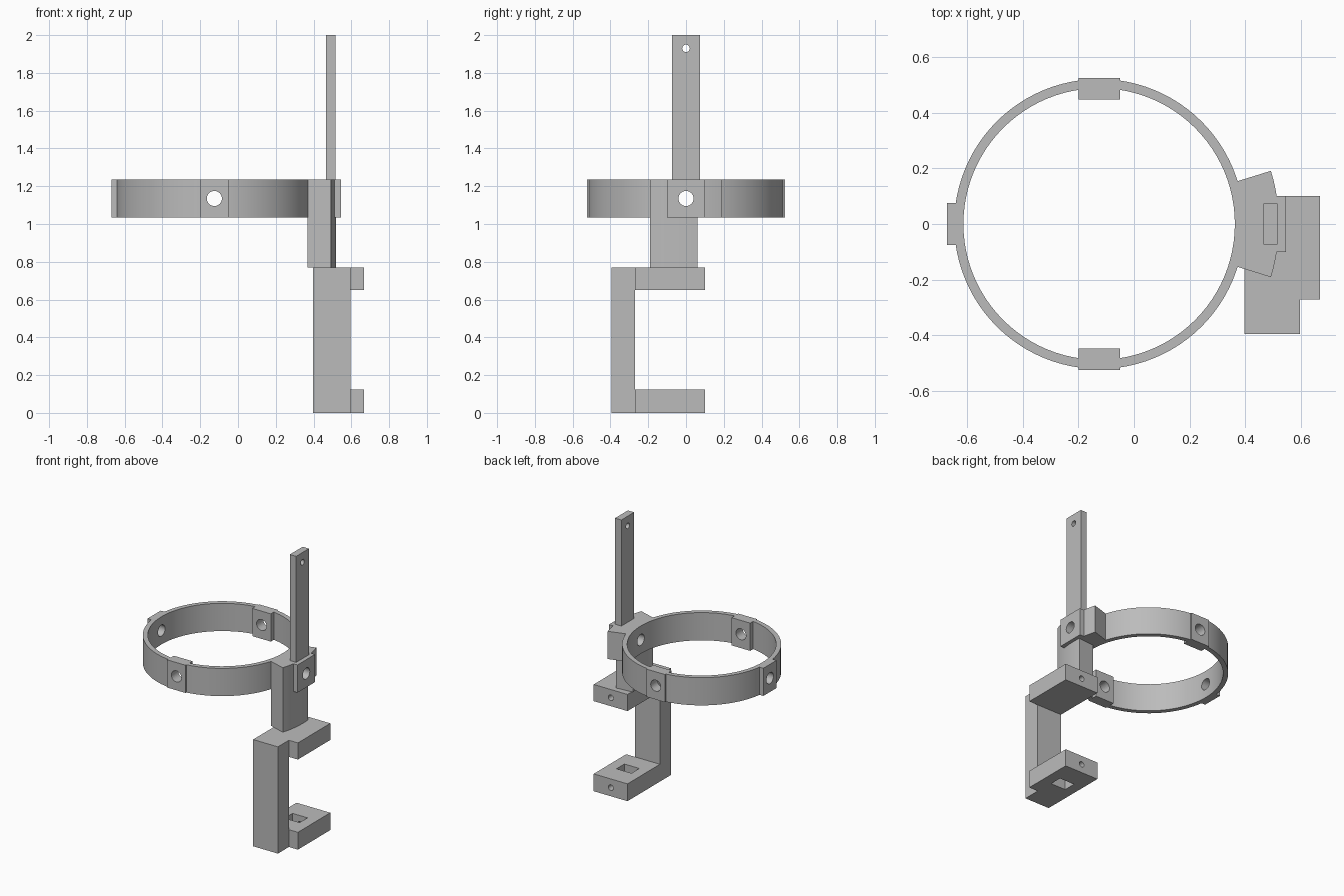
import bpy, bmesh, math

if "Cube" in bpy.data.objects:
    bpy.data.objects.remove(bpy.data.objects["Cube"], do_unlink=True)

grey = bpy.data.materials.new("plain grey")
grey.use_nodes = True
GREY = (0.5, 0.5, 0.5, 1)
grey.diffuse_color = GREY
grey.node_tree.nodes["Principled BSDF"].inputs["Base Color"].default_value = GREY

CX = -0.125                # ring centre
Z0, Z1 = 1.035, 1.235      # ring bottom and top
ZH = (Z0 + Z1) / 2         # height of the radial holes


def finish(name, bm):
    bmesh.ops.recalc_face_normals(bm, faces=bm.faces)
    mesh = bpy.data.meshes.new(name)
    bm.to_mesh(mesh)
    bm.free()
    mesh.materials.append(grey)
    ob = bpy.data.objects.new(name, mesh)
    bpy.context.collection.objects.link(ob)
    return ob


def box(name, x, y, z):
    bm = bmesh.new()
    bmesh.ops.create_cube(bm, size=1)
    for v in bm.verts:
        for i, (lo, hi) in enumerate((x, y, z)):
            v.co[i] = lo if v.co[i] < 0 else hi
    return finish(name, bm)


def arc_block(name, r_in, r_out, z0, z1, a0, a1, steps):
    """Rectangular section swept about the ring centre, in degrees."""
    bm = bmesh.new()
    full = a1 - a0 >= 360
    loops = []
    for i in range(steps if full else steps + 1):
        a = math.radians(a0 + (a1 - a0) * i / steps)
        loops.append([bm.verts.new((CX + r * math.cos(a), r * math.sin(a), z))
                      for r, z in ((r_in, z0), (r_out, z0), (r_out, z1), (r_in, z1))])
    pairs = list(zip(loops, loops[1:] + loops[:1])) if full else list(zip(loops, loops[1:]))
    for p, q in pairs:
        for k in range(4):
            n = (k + 1) % 4
            bm.faces.new((p[k], p[n], q[n], q[k]))
    if not full:
        bm.faces.new(loops[0])
        bm.faces.new(loops[-1])
    return finish(name, bm)


def drill(name, radius, centre, length, axis):
    bpy.ops.mesh.primitive_cylinder_add(
        vertices=32, radius=radius, depth=length, location=centre,
        rotation=(0, math.pi / 2, 0) if axis == "x" else (math.pi / 2, 0, 0))
    ob = bpy.context.object
    ob.name = name
    ob.hide_render = True
    return ob


def cut(ob, *cutters):
    bpy.context.view_layer.objects.active = ob
    for c in cutters:
        mod = ob.modifiers.new("cut", "BOOLEAN")
        mod.operation = "DIFFERENCE"
        mod.solver = "EXACT"
        mod.object = c
        bpy.ops.object.modifier_apply(modifier=mod.name)


# Cutters
hole_x = drill("hole_cutter_x", 0.04, (0, 0, ZH), 3, "x")
hole_y = drill("hole_cutter_y", 0.04, (CX, 0, ZH), 3, "y")
rod_hole = drill("rod_hole_cutter", 0.02, (0.49, 0, 1.93), 0.4, "x")
low_screw = drill("lower_screw_cutter", 0.02, (0.53, 0.05, 0.0625), 0.25, "y")
top_screw = drill("upper_screw_cutter", 0.02, (0.53, 0.05, 0.71), 0.25, "y")
slot = box("slot_cutter", (0.47, 0.59), (-0.14, -0.05), (-0.1, 0.3))
slot.hide_render = True
cutters = [hole_x, hole_y, rod_hole, low_screw, top_screw, slot]

# Ring and its pads
ring = arc_block("ring", 0.487, 0.52, Z0, Z1, 0, 360, 96)
cut(ring, hole_x, hole_y)
for name, side in (("front_pad", -1), ("back_pad", 1)):
    pad = box(name, (CX - 0.074, CX + 0.074), sorted((side * 0.447, side * 0.524)), (Z0, Z1))
    cut(pad, hole_y)
side_pad = box("side_pad", (-0.67, -0.63), (-0.075, 0.075), (Z0, Z1))
cut(side_pad, hole_x)

# Curved mounting block, its lower neck and outer pad
mount = arc_block("mount_block", 0.517, 0.645, Z0, Z1, -17.2, 17.2, 12)
neck = arc_block("mount_neck", 0.517, 0.645, 0.77, Z0, -17.2, 5.4, 8)
mount_pad = box("mount_pad", (0.48, 0.545), (-0.1, 0.1), (Z0, Z1))
for ob in (mount, mount_pad):
    cut(ob, hole_x)

# Upright rod
rod = box("upright_rod", (0.465, 0.515), (-0.073, 0.073), (1.2, 2.0))
cut(rod, rod_hole)

# C-shaped clamp
box("clamp_post", (0.397, 0.595), (-0.395, -0.27), (0, 0.77))
lower = box("clamp_lower_arm", (0.397, 0.667), (-0.27, 0.1), (0, 0.125))
cut(lower, slot, low_screw)
upper = box("clamp_upper_arm", (0.397, 0.667), (-0.27, 0.1), (0.65, 0.77))
cut(upper, top_screw)

for c in cutters:
    bpy.data.objects.remove(c, do_unlink=True)

# Smooth the curved walls, keep corners crisp
bpy.ops.object.select_all(action="DESELECT")
for ob in (ring, mount, neck):
    ob.select_set(True)
bpy.context.view_layer.objects.active = ring
bpy.ops.object.shade_smooth_by_angle(angle=math.radians(30))
